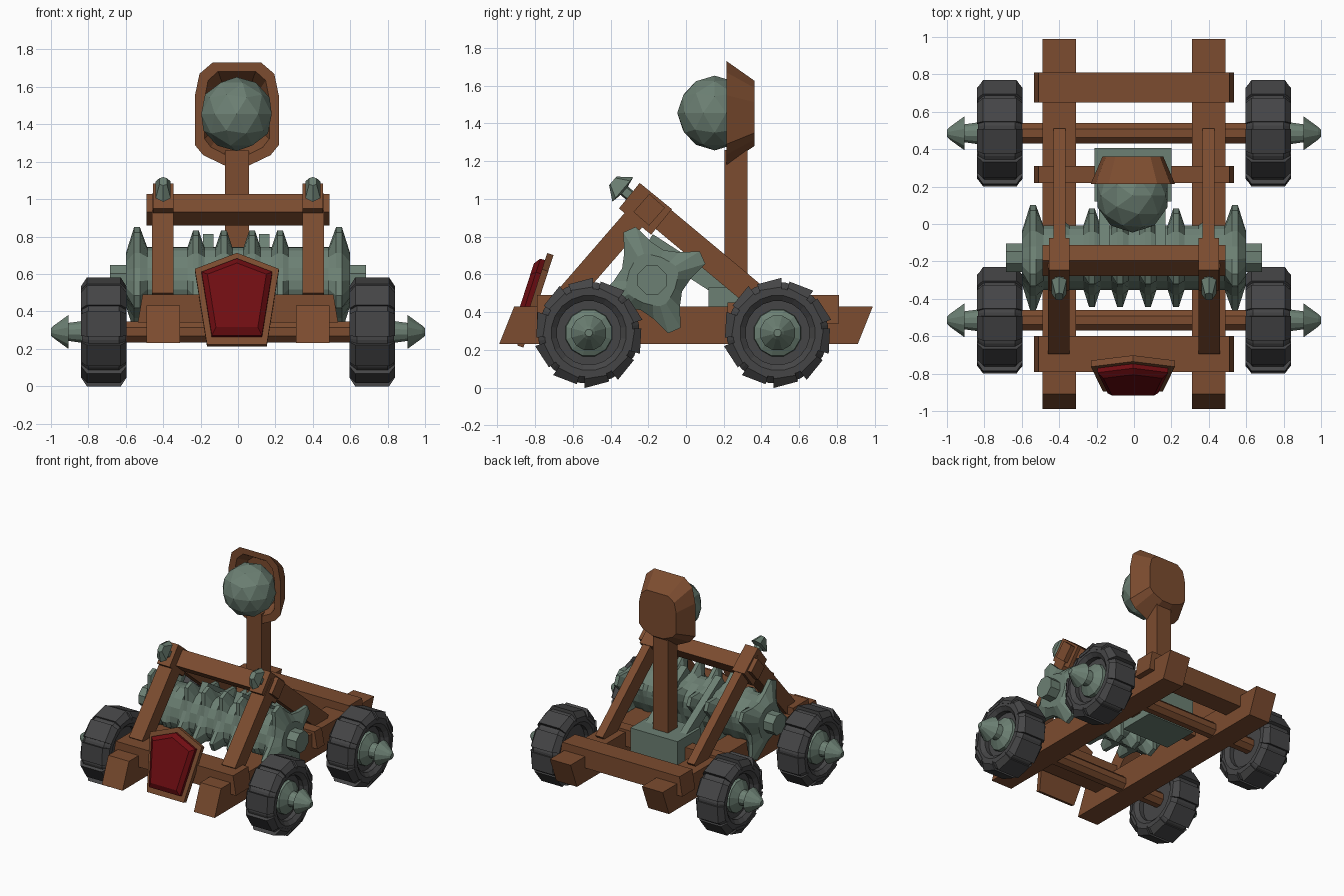
import bpy, bmesh, math
from mathutils import Vector, Matrix

if "Cube" in bpy.data.objects:
    bpy.data.objects.remove(bpy.data.objects["Cube"])


def material(name, r, g, b):
    m = bpy.data.materials.new(name)
    m.diffuse_color = (r, g, b, 1)
    m.use_nodes = True
    m.node_tree.nodes["Principled BSDF"].inputs["Base Color"].default_value = m.diffuse_color
    return m


WOOD = material("brown wood", 0.2, 0.072, 0.029)
METAL = material("green metal", 0.15, 0.215, 0.172)
RUBBER = material("dark rubber", 0.06, 0.06, 0.062)
RED = material("dark red", 0.16, 0.004, 0.006)


def finish(name, bm, mat):
    bmesh.ops.recalc_face_normals(bm, faces=bm.faces)
    me = bpy.data.meshes.new(name)
    bm.to_mesh(me)
    bm.free()
    me.materials.append(mat)
    ob = bpy.data.objects.new(name, me)
    bpy.context.collection.objects.link(ob)
    return ob


def loft(name, rings, mat, closed=False):
    """Skin rings of equal length; cap the ends, or join last ring to first."""
    bm = bmesh.new()
    vs = [[bm.verts.new(p) for p in ring] for ring in rings]
    n = len(vs[0])
    pairs = list(zip(vs, vs[1:])) + ([(vs[-1], vs[0])] if closed else [])
    for a, b in pairs:
        for i in range(n):
            bm.faces.new((a[i], a[(i + 1) % n], b[(i + 1) % n], b[i]))
    if not closed:
        bm.faces.new(vs[0])
        bm.faces.new(vs[-1])
    return finish(name, bm, mat)


def prism_x(name, pts, x0, x1, mat):
    return loft(name, [[(x, y, z) for y, z in pts] for x in (x0, x1)], mat)


def box(name, x0, x1, y0, y1, z0, z1, mat):
    return prism_x(name, [(y0, z0), (y1, z0), (y1, z1), (y0, z1)], x0, x1, mat)


def beam(name, a, b, thick, x0, x1, mat):
    """Straight bar between two (y, z) points."""
    a, b = Vector(a), Vector(b)
    d = (b - a).normalized()
    n = Vector((-d.y, d.x)) * thick / 2
    return prism_x(name, [a + n, a - n, b - n, b + n], x0, x1, mat)


def lathe(name, profile, y, z, sides, mat, closed=False, sx=1):
    """Revolve (x, radius) points about an axis along x."""
    rings = []
    for x, r in profile:
        rings.append([(sx * x, y + r * math.cos(t), z + r * math.sin(t))
                      for t in (2 * math.pi * (i + 0.5) / sides for i in range(sides))])
    return loft(name, rings, mat, closed)


# Cross beams with slanted ends
for name, y0, y1, z0, z1 in (("front_cross_beam", -0.79, -0.60, 0.34, 0.49),
                             ("rear_cross_beam", 0.65, 0.81, 0.34, 0.49),
                             ("middle_cross_beam", 0.22, 0.31, 0.32, 0.45)):
    prof = [(-0.535, z0), (0.535, z0), (0.51, z1), (-0.51, z1)]
    loft(name, [[(x, y, z) for x, z in prof] for y in (y0, y1)], WOOD)

WY, WZ = (-0.515, 0.485), 0.29
for wy in WY:
    lathe("axle", [(-0.76, 0.06), (0.76, 0.06)], wy, WZ, 8, WOOD)

for s in (1, -1):
    # Chassis rails with raked ends
    prism_x("side_rail", [(-0.99, 0.23), (0.91, 0.23), (0.99, 0.43), (-0.91, 0.43)],
            s * 0.31, s * 0.49, WOOD)
    # A-frame legs and joint
    beam("front_leg", (-0.65, 0.46), (-0.19, 0.99), 0.12, s * 0.345, s * 0.46, WOOD)
    beam("rear_leg", (-0.19, 0.95), (0.47, 0.40), 0.13, s * 0.365, s * 0.43, WOOD)
    beam("leg_joint", (-0.27, 0.88), (-0.16, 1.015), 0.22, s * 0.345, s * 0.455, WOOD)
    # Spike on the frame joint: narrow wedge pointing up and forward
    axis, side = Vector((0, -0.76, 0.65)), Vector((0, 0.65, 0.76))
    base = Vector((s * 0.4, -0.335, 1.05))
    rings = []
    for d, hx, hs in ((-0.09, 0.025, 0.03), (-0.01, 0.025, 0.03), (0, 0.04, 0.085), (0.07, 0.02, 0.03)):
        c = base + axis * d
        rings.append([c + Vector((i * hx, 0, 0)) + side * (j * hs)
                      for i, j in ((1, .7), (0, 1), (-1, .7), (-1, -.7), (0, -1), (1, -.7))])
    loft("joint_spike", rings, METAL)
    for wy in WY:
        # Tyre, tread blocks, rim disc and hub cone
        lathe("tyre", [(0.60, 0.20), (0.60, 0.235), (0.635, 0.27), (0.80, 0.27), (0.835, 0.235),
                       (0.835, 0.20), (0.81, 0.17), (0.625, 0.17)], wy, WZ, 20, RUBBER, True, s)
        for k in range(10):
            rot = Matrix.Rotation(2 * math.pi * (k + 0.25) / 10, 4, 'X')
            rings = []
            for r, hw, ht in ((0.215, 0.122, 0.055), (0.237, 0.122, 0.06), (0.278, 0.09, 0.067)):
                ring = [Vector((s * 0.7175 + i * hw, j * ht, r + 0.007 * j * (r > 0.25)))
                        for i, j in ((1, 1), (-1, 1), (-1, -1), (1, -1))]
                rings.append([rot @ p + Vector((0, wy, WZ)) for p in ring])
            loft("tread_block", rings, RUBBER)
        lathe("wheel_disc", [(0.66, 0.18), (0.775, 0.18)], wy, WZ, 20, RUBBER, False, s)
        lathe("hub_cone", [(0.76, 0.13), (0.80, 0.125), (0.835, 0.06), (0.905, 0.05), (0.905, 0.095),
                           (0.985, 0.035), (1.0, 0.02)], wy, WZ, 12, METAL, False, s)
    # Straps from the drum down to the base block
    xs = s * 0.15 - 0.01
    beam("drum_strap", (-0.2, 0.775), (0.32, 0.44), 0.09, xs - 0.028, xs + 0.028, METAL)

# Top bar of the frame, turned with the legs
beam("top_bar", (-0.237, 0.895), (-0.153, 0.99), 0.11, -0.49, 0.49, WOOD)

# Spiked winding drum: four teeth per star
DY, DZ = -0.18, 0.57


def star(x, body, tip):
    ring = []
    for k in range(4):
        for a, w in ((-7, 1), (7, 1), (22, 0.28), (45, 0), (68, 0.28)):
            t = math.radians(24 + 90 * k + a)
            r = body + (tip - body) * w
            ring.append((x, DY + r * math.cos(t), DZ + r * math.sin(t)))
    return ring


rings = [star(-0.6, 0.13, 0.145)]
for xc, tip, w in ((-0.54, 0.295, 0.055), (-0.385, 0.2, 0.04), (-0.225, 0.275, 0.045),
                   (-0.075, 0.275, 0.045), (0.075, 0.275, 0.045), (0.225, 0.275, 0.045),
                   (0.385, 0.2, 0.04), (0.54, 0.295, 0.055)):
    if xc > -0.5:
        rings.append(star(xc - w, 0.17, 0.18))
    rings += [star(xc - 0.015, 0.17, tip), star(xc + 0.015, 0.17, tip)]
    if xc < 0.5:
        rings.append(star(xc + w, 0.17, 0.18))
rings.append(star(0.6, 0.13, 0.145))
loft("spiked_drum", rings, METAL)
lathe("drum_shaft", [(-0.685, 0.083), (0.685, 0.083)], DY, DZ, 8, METAL)

# Arm base block and throwing arm
box("arm_base_block", -0.21, 0.2, 0.12, 0.405, 0.27, 0.53, METAL)
box("throwing_arm", -0.07, 0.06, 0.205, 0.325, 0.40, 1.26, WOOD)

# Hollow bucket
half = [(0.13, 1.73), (0.2, 1.67), (0.225, 1.55), (0.225, 1.29), (0.18, 1.235), (0.065, 1.18)]
outline = half + [(-x, z) for x, z in reversed(half)]


def rim(y, kx, kz, zc):
    return [(x * kx - 0.006, y, zc + (z - zc) * kz) for x, z in outline]


loft("bucket", [rim(0.362, 0.72, 0.63, 1.45), rim(0.215, 1, 1, 1.45),
                rim(0.215, 0.77, 0.82, 1.47), rim(0.31, 0.62, 0.62, 1.46)], WOOD)

# Stone ball
bm = bmesh.new()
bmesh.ops.create_icosphere(bm, subdivisions=2, radius=0.198,
                           matrix=Matrix.Translation((-0.008, 0.152, 1.455)))
finish("ball", bm, METAL)

# Leaning front shield: wooden plate with raised red panel
lean = Matrix.Translation((0, -0.885, 0.22)) @ Matrix.Rotation(-math.radians(18), 4, 'X')
pent = [(-0.16, 0), (0.16, 0), (0.225, 0.425), (0, 0.515), (-0.225, 0.425)]


def plate(k, depth):
    return [lean @ Vector((x * k - 0.006, -depth, 0.27 + (v - 0.27) * k)) for x, v in pent]


loft("shield_plate", [plate(1, -0.025), plate(1, 0.01)], WOOD)
loft("shield_panel", [plate(0.84, 0), plate(0.84, 0.035), plate(0.7, 0.06)], RED)
